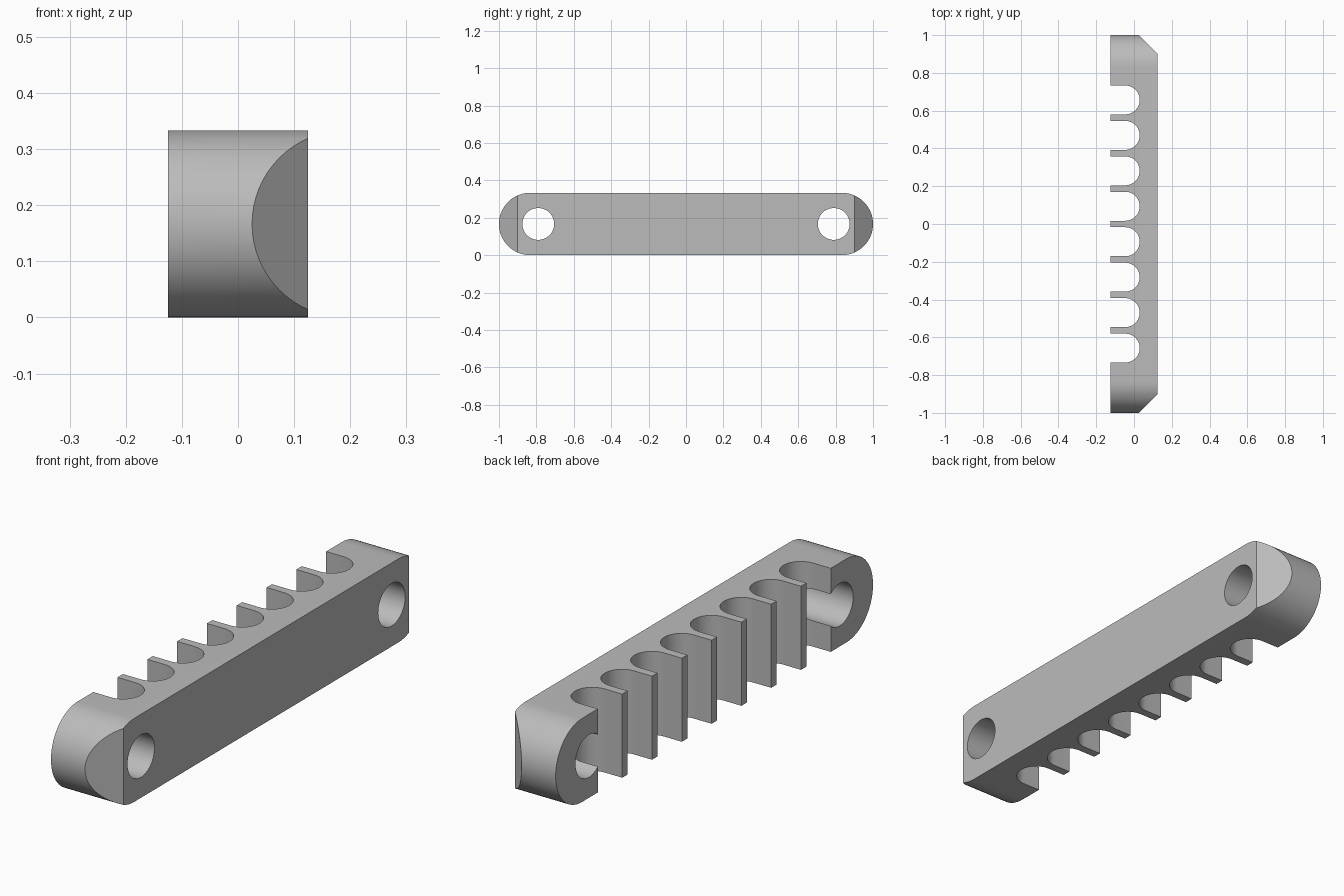
import bpy
import bmesh
from math import cos, sin, pi, radians
from mathutils import Vector

cube = bpy.data.objects.get("Cube")
if cube:
    bpy.data.objects.remove(cube, do_unlink=True)

HALF_W = 0.125           # half thickness along x
R = 1 / 6                # radius of the rounded ends, half the height
PITCH, SLOT_R = 0.1877, 0.0767
SLOT_X = 0.03 - SLOT_R   # centre of each slot's round bottom
HOLE_Y, HOLE_R = 0.79, 0.085

grey = bpy.data.materials.new("Plain grey")
grey.use_nodes = True
grey.diffuse_color = (0.5, 0.5, 0.5, 1)
grey.node_tree.nodes["Principled BSDF"].inputs["Base Color"].default_value = (0.5, 0.5, 0.5, 1)


def arc(cx, cy, r, start, end, steps):
    angles = [start + (end - start) * i / steps for i in range(steps + 1)]
    return [(cx + r * cos(a), cy + r * sin(a)) for a in angles]


def prism(name, points, offset):
    """Extrude a closed 3D outline by an offset."""
    bm = bmesh.new()
    face = bm.faces.new([bm.verts.new(p) for p in points])
    result = bmesh.ops.extrude_face_region(bm, geom=[face])
    moved = [v for v in result["geom"] if isinstance(v, bmesh.types.BMVert)]
    bmesh.ops.translate(bm, verts=moved, vec=Vector(offset))
    bmesh.ops.recalc_face_normals(bm, faces=bm.faces)
    mesh = bpy.data.meshes.new(name)
    bm.to_mesh(mesh)
    bm.free()
    mesh.materials.append(grey)
    obj = bpy.data.objects.new(name, mesh)
    bpy.context.collection.objects.link(obj)
    return obj


# Bar with round ends
outline = arc(1 - R, R, R, -pi / 2, pi / 2, 32) + arc(R - 1, R, R, pi / 2, 3 * pi / 2, 32)
bar = prism("comb_bar", [(-HALF_W, y, z) for y, z in outline], (2 * HALF_W, 0, 0))

cutters = []

# Corner chamfers on the flat side and cross holes at each end
for side in (-1, 1):
    corner = [(-0.075, 1.1), (0.225, 0.8), (0.225, 1.1)]
    cutters.append(prism("chamfer_cutter", [(x, side * y, -0.1) for x, y in corner], (0, 0, 0.6)))
    circle = arc(side * HOLE_Y, R, HOLE_R, 0, 2 * pi, 48)[:-1]
    cutters.append(prism("hole_cutter", [(-0.3, y, z) for y, z in circle], (0.6, 0, 0)))

# Row of round-bottomed slots
for i in range(8):
    y = (i - 3.5) * PITCH
    slot = [(-0.3, y - SLOT_R)] + arc(SLOT_X, y, SLOT_R, -pi / 2, pi / 2, 32) + [(-0.3, y + SLOT_R)]
    cutters.append(prism("slot_cutter", [(px, py, -0.1) for px, py in slot], (0, 0, 0.6)))

for cutter in cutters:
    cutter.hide_render = True
    mod = bar.modifiers.new("Cut", "BOOLEAN")
    mod.operation, mod.solver, mod.object = "DIFFERENCE", "EXACT", cutter

# Apply the cuts and remove the cutters
bpy.context.view_layer.update()
cut_mesh = bpy.data.meshes.new_from_object(bar.evaluated_get(bpy.context.evaluated_depsgraph_get()))
bar.modifiers.clear()
bar.data = cut_mesh
for cutter in cutters:
    bpy.data.objects.remove(cutter, do_unlink=True)

# Smooth curves, crisp edges
bpy.ops.object.select_all(action="DESELECT")
bar.select_set(True)
bpy.context.view_layer.objects.active = bar
bpy.ops.object.shade_smooth_by_angle(angle=radians(30))
